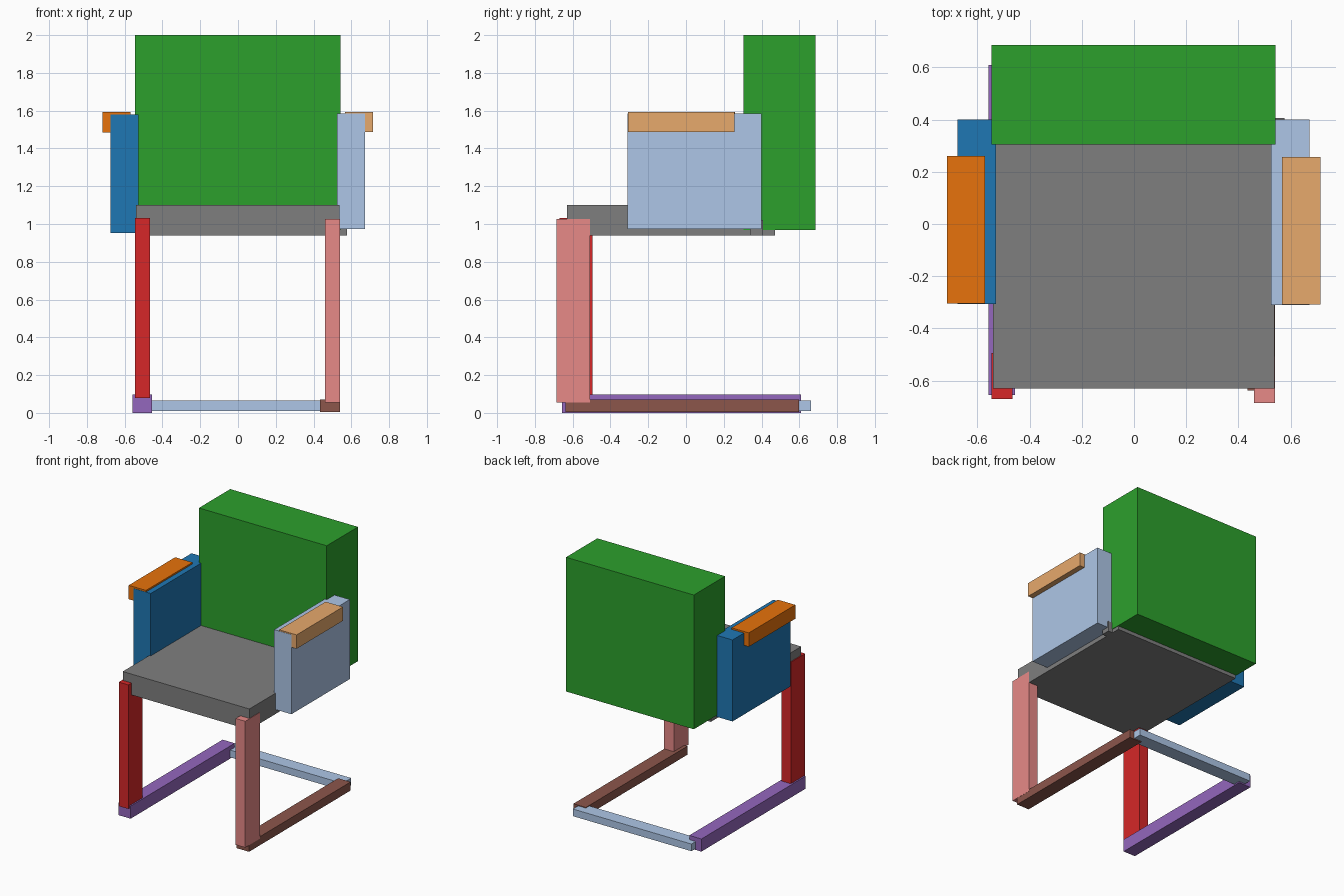
import bpy
import bmesh
from mathutils import Vector

cube = bpy.data.objects.get("Cube")
if cube:
    bpy.data.objects.remove(cube, do_unlink=True)


def linear(c):
    c /= 255
    return c / 12.92 if c <= 0.04045 else ((c + 0.055) / 1.055) ** 2.4


def material(name, hex_code):
    rgb = [linear(v) for v in bytes.fromhex(hex_code)]
    mat = bpy.data.materials.new(name)
    mat.use_nodes = True
    mat.diffuse_color = (*rgb, 1)
    bsdf = next(n for n in mat.node_tree.nodes if n.type == "BSDF_PRINCIPLED")
    bsdf.inputs["Base Color"].default_value = (*rgb, 1)
    return mat


def box(name, mat, x, y, z):
    """Axis-aligned block from (low, high) ranges on each axis."""
    low, high = (Vector(p) for p in zip(x, y, z))
    bm = bmesh.new()
    bmesh.ops.create_cube(bm, size=1)
    bmesh.ops.scale(bm, vec=high - low, verts=bm.verts)
    mesh = bpy.data.meshes.new(name)
    bm.to_mesh(mesh)
    bm.free()
    mesh.materials.append(mat)
    obj = bpy.data.objects.new(name, mesh)
    obj.location = (low + high) / 2
    bpy.context.collection.objects.link(obj)
    return obj


green = material("green", "2ca02c")
grey = material("grey", "7f7f7f")
blue = material("blue", "1f77b4")
pale_blue = material("pale blue", "aec7e8")
orange = material("orange", "ff7f0e")
peach = material("peach", "ffbb78")
red = material("red", "d62728")
pink = material("pink", "ff9896")
purple = material("purple", "9467bd")
brown = material("brown", "8c564b")

# Seat, its rear support and the backrest
box("seat", grey, (-0.54, 0.538), (-0.63, 0.47), (0.94, 1.1))
box("seat_rear_support", grey, (0.5, 0.577), (0.34, 0.407), (0.94, 1.02))
box("backrest", green, (-0.546, 0.542), (0.305, 0.685), (0.967, 2.0))

# Arm panels and arm pads
box("right_arm_panel", blue, (-0.676, -0.528), (-0.307, 0.4), (0.953, 1.58))
box("left_arm_panel", pale_blue, (0.525, 0.672), (-0.31, 0.4), (0.973, 1.585))
box("right_arm_pad", orange, (-0.717, -0.57), (-0.305, 0.26), (1.485, 1.592))
box("left_arm_pad", peach, (0.566, 0.714), (-0.308, 0.257), (1.487, 1.594))

# Front legs
box("right_front_leg", red, (-0.546, -0.465), (-0.67, -0.495), (0.078, 1.032))
box("left_front_leg", pink, (0.46, 0.541), (-0.685, -0.508), (0.055, 1.027))

# Floor rails and rear crossbar
box("right_floor_rail", purple, (-0.558, -0.455), (-0.656, 0.61), (0.0, 0.097))
box("left_floor_rail", brown, (0.434, 0.54), (-0.637, 0.598), (0.004, 0.07))
box("rear_crossbar", pale_blue, (-0.51, 0.5), (0.555, 0.662), (0.01, 0.065))
